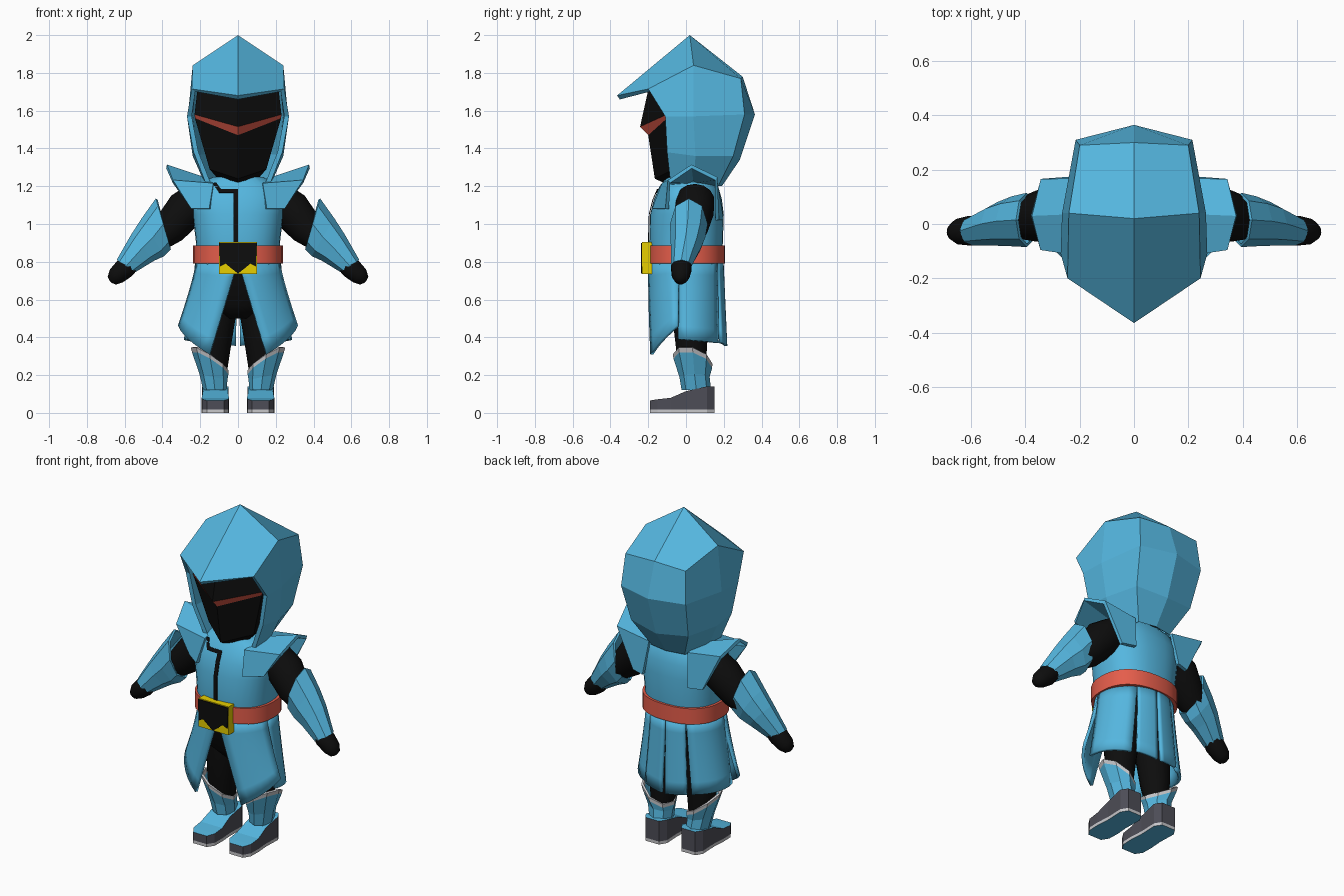
import bpy, bmesh, math
from mathutils import Vector

if "Cube" in bpy.data.objects:
    bpy.data.objects.remove(bpy.data.objects["Cube"])


def material(name, rgb):
    m = bpy.data.materials.new(name)
    m.diffuse_color = (*rgb, 1)
    m.use_nodes = True
    m.node_tree.nodes["Principled BSDF"].inputs["Base Color"].default_value = m.diffuse_color
    return m


BLUE = material("blue cloth", (0.09, 0.47, 0.74))
BLACK = material("black", (0.004, 0.004, 0.004))
RED = material("red", (0.78, 0.11, 0.07))
YELLOW = material("yellow", (0.80, 0.62, 0.0))
DARK = material("dark grey", (0.075, 0.075, 0.095))
LIGHT = material("light grey", (0.58, 0.58, 0.60))


def build(name, verts, faces, mats, mirror=False, smooth=None, thick=0, offset=-1, rule=None):
    """Mesh from points; optional mirrored copy, thickness, smoothing and colour rule."""
    bm = bmesh.new()
    for s in ((1, -1) if mirror else (1,)):
        vs = [bm.verts.new((v[0] * s, v[1], v[2])) for v in verts]
        for i, f in enumerate(faces):
            face = bm.faces.new([vs[k] for k in f])
            if callable(rule):
                face.material_index = rule(i)
    bmesh.ops.remove_doubles(bm, verts=bm.verts, dist=0.0005)
    bmesh.ops.recalc_face_normals(bm, faces=bm.faces)
    if rule == "updown":
        bm.normal_update()
        for f in bm.faces:
            f.material_index = int(abs(f.normal.z) > 0.6)
    me = bpy.data.meshes.new(name)
    bm.to_mesh(me)
    bm.free()
    for m in (mats if isinstance(mats, list) else [mats]):
        me.materials.append(m)
    ob = bpy.data.objects.new(name, me)
    bpy.context.collection.objects.link(ob)
    if smooth:
        bpy.ops.object.select_all(action='DESELECT')
        ob.select_set(True)
        bpy.context.view_layer.objects.active = ob
        bpy.ops.object.shade_smooth_by_angle(angle=math.radians(smooth))
    if thick:
        mod = ob.modifiers.new("thickness", 'SOLIDIFY')
        mod.thickness, mod.offset = thick, offset
    return ob


def grid(rows, closed=False):
    """Faces joining equal rows of points."""
    n = len(rows[0])
    faces = []
    for r in range(len(rows) - 1):
        for c in range(n if closed else n - 1):
            d = (c + 1) % n
            faces.append((r * n + c, r * n + d, (r + 1) * n + d, (r + 1) * n + c))
    return [p for row in rows for p in row], faces


def loft(name, rings, mats, caps=True, **kw):
    verts, faces = grid(rings, True)
    n = len(rings[0])
    if caps:
        faces += [tuple(range(n)), tuple(range(len(verts) - n, len(verts)))]
    return build(name, verts, faces, mats, **kw)


def tube(name, path, mats, n=14, **kw):
    """Round limb through (x, y, z, radius) stations."""
    pts = [Vector(p[:3]) for p in path]
    rings = []
    for i, p in enumerate(pts):
        d = (pts[min(i + 1, len(pts) - 1)] - pts[max(i - 1, 0)]).normalized()
        u = d.cross(Vector((0, 1, 0))).normalized()
        v = d.cross(u)
        rings.append([p + path[i][3] * (u * math.cos(a) + v * math.sin(a))
                      for a in (2 * math.pi * k / n for k in range(n))])
    return loft(name, rings, mats, mirror=True, **kw)


E = 0.85


def oval(z, hx, yf, yb, n=32):
    pw = lambda t: math.copysign(abs(t) ** E, t)
    ring = []
    for k in range(n):
        a = 2 * math.pi * k / n
        c = -pw(math.cos(a))
        ring.append((hx * pw(math.sin(a)), c * (yf if c < 0 else yb), z))
    return ring


# hood: front corner, side, back corner, back centre at four heights, plus peaked top
hood = [
    [(.245, -.20, 1.715), (.24, .04, 1.84), (.20, .29, 1.77), (0, .30, 1.78)],
    [(.27, -.11, 1.57), (.265, .04, 1.57), (.215, .31, 1.58), (0, .365, 1.58)],
    [(.235, -.10, 1.38), (.24, .05, 1.36), (.19, .25, 1.36), (0, .285, 1.34)],
    [(.165, -.08, 1.20), (.16, .04, 1.18), (.11, .17, 1.20), (0, .19, 1.20)]]
v, f = grid(hood)
v += [(0, .02, 2.0), (0, -.365, 1.68)]
f += [(16, 17, 0, 1), (16, 1, 2, 3)]
build("hood", v, f, BLUE, mirror=True, thick=.025)

# masked head; the second band is the red eye slit (centre y, centre z, half width, side y, side z)
rows = []
for cy, cz, hw, sy, sz in [(-.20, 1.71, .215, -.12, 1.71), (-.243, 1.515, .23, -.10, 1.58),
                           (-.20, 1.47, .228, -.10, 1.56), (-.165, 1.24, .15, -.065, 1.29),
                           (-.08, 1.20, .09, -.05, 1.22)]:
    rows.append([(0, cy, cz), (hw, sy, sz), (hw * .7, .13, sz), (0, .16, sz)])
v, f = grid(rows)
f += [(0, 1, 2, 3), (16, 17, 18, 19)]
build("masked_head", v, f, [BLACK, RED], mirror=True, rule=lambda i: int(i == 3))

# vest
VEST = [(.74, .215, .185, .185), (.90, .222, .195, .195), (1.05, .24, .19, .20),
        (1.13, .25, .17, .19), (1.20, .22, .14, .17), (1.25, .13, .10, .13)]
loft("vest", [oval(*r) for r in VEST], BLUE, smooth=40)


def vest_point(x, z):
    for a, b in zip(VEST, VEST[1:]):
        if a[0] <= z <= b[0]:
            t = (z - a[0]) / (b[0] - a[0])
            hx, yf = a[1] + t * (b[1] - a[1]), a[2] + t * (b[2] - a[2])
            return (x, -yf * (1 - (abs(x) / hx) ** (2 / E)) ** (E / 2) - .005, z)


# black front seam with a jog at the neck
seam = [((-.024, .88), (0, .88)), ((-.024, .97), (0, .97)), ((-.024, 1.05), (0, 1.05)),
        ((-.024, 1.13), (0, 1.13)), ((-.024, 1.165), (0, 1.185)), ((-.06, 1.165), (-.06, 1.185)),
        ((-.10, 1.165), (-.09, 1.185)), ((-.135, 1.215), (-.115, 1.22))]
v, f = grid([[vest_point(*p) for p in pair] for pair in seam])
build("front_seam", v, f, BLACK, thick=.004, offset=0)

# pointed shoulder pads
v = [(.14, .04, 1.225), (.378, .03, 1.305), (.13, -.12, 1.21), (.345, -.09, 1.225),
     (.13, .16, 1.21), (.345, .16, 1.24), (.245, -.10, 1.08), (.23, .165, 1.02),
     (.15, -.17, 1.08), (.15, .19, 1.02)]
build("shoulder_pads", v, [(0, 1, 3, 2), (0, 4, 5, 1), (2, 3, 6, 8), (4, 9, 7, 5)],
      BLUE, mirror=True, thick=.02, offset=0)

# belt and buckle
loft("belt", [oval(.79, .215, .18, .185), oval(.79, .237, .20, .207),
              oval(.885, .237, .20, .207), oval(.885, .215, .18, .185)], RED, caps=False, smooth=40)
loft("buckle", [[(x, y, z) for x, z in ((-.1, .735), (.1, .735), (.1, .905), (-.1, .905))]
                for y in (-.18, -.232)], YELLOW)
plate = [(0, .738), (.035, .765), (.065, .79), (.094, .775), (.1, .90)]
plate += [(-x, z) for x, z in reversed(plate[1:])]
loft("buckle_face", [[(x, y, z) for x, z in plate] for y in (-.231, -.239)], BLACK)


# coat skirt panels: angles measured from the front, slit edges widen downward
def panel(name, a0, a1, flare, depth, z0, z1, split=0, gap=0):
    rows = []
    for r in range(7):
        t = r / 6
        hx, hy = .218 + flare * t ** 1.2, .19 + depth * t
        start = math.degrees(math.asin(split * t / hx)) if split else a0 + gap * t
        row = []
        for c in range(7):
            u = c / 6
            a = math.radians(start + (a1 - gap * t - start) * u)
            z = .80 - (.80 - z0 - (z1 - z0) * u) * t
            row.append((hx * math.sin(a), -hy * math.cos(a), z))
        rows.append(row)
    v, f = grid(rows)
    build(name, v, f, BLUE, mirror=True, smooth=40, thick=.018, offset=0)


panel("front_coat_tails", 0, 78, .10, .015, .31, .46, split=.15)
panel("side_coat_tails", 76, 148, .06, .01, .39, .37, gap=2)
panel("back_coat_tails", 149, 179, .06, .02, .37, .355, gap=1.5)

# hips and legs
loft("hips", [oval(.50, .06, .07, .09, 16), oval(.57, .17, .13, .14, 16), oval(.76, .20, .165, .165, 16)],
     BLACK, smooth=50)
tube("legs", [(.10, .02, .70, .10), (.112, .025, .50, .098), (.125, .03, .32, .082), (.125, .05, .14, .055)],
     BLACK, smooth=50)

# sleeves, forearm guards and hands
tube("upper_arms", [(.20, .05, 1.13, .10), (.28, .045, 1.075, .105), (.36, .025, .98, .092), (.46, .01, .89, .06)],
     BLACK, smooth=50)
tube("hands", [(.53, -.015, .83, .045), (.60, -.025, .765, .056), (.645, -.028, .725, .048),
               (.668, -.03, .70, .03), (.674, -.03, .694, .008)], BLACK, smooth=60)
rings = []
for cx, cy, cz, vx, vz, ry in [(.395, .015, 1.0, .04, .135, .10), (.45, .01, .93, .06, .10, .092),
                               (.505, 0, .875, .06, .07, .08), (.592, -.025, .778, .05, .032, .055)]:
    rings.append([(cx + vx * math.cos(a), cy + ry * math.sin(a), cz + vz * math.cos(a))
                  for a in (math.pi * k / 4 for k in range(8))])
loft("forearm_guards", rings, BLUE, caps=False, mirror=True, thick=.012)

# shin guards with a slanted light rim
def shin(cx, cy, cz, rx, ry, tx=0, ty=0):
    return [(cx + rx * math.cos(a), cy + ry * math.sin(a), cz + tx * math.cos(a) + ty * math.sin(a))
            for a in (math.pi * k / 4 for k in range(8))]


rim, under = shin(.15, .035, .285, .10, .105, .06, -.025), shin(.147, .036, .262, .096, .102, .058, -.025)
loft("shin_guards", [under, shin(.13, .045, .19, .074, .08, .015), shin(.122, .055, .12, .062, .078)],
     BLUE, caps=False, mirror=True, thick=.01)
loft("shin_rims", [rim, under], LIGHT, caps=False, mirror=True, thick=.012)

# shoes: stations heel-ward (y, half width, top height); blue on top, blue tread below
FOOT = [(-.19, .045, .066), (-.15, .07, .072), (-.08, .072, .08), (0, .066, .115), (.11, .07, .14), (.15, .045, .14)]


def foot(name, low, high, mats):
    rings = [[(.12 - w, y, low), (.12 + w, y, low), (.12 + w, y, high or top), (.12 - w, y, high or top)]
             for y, w, top in FOOT]
    loft(name, rings, mats, mirror=True, rule="updown")


foot("shoes", .018, None, [DARK, BLUE])
foot("soles", 0, .018, [LIGHT, BLUE])
